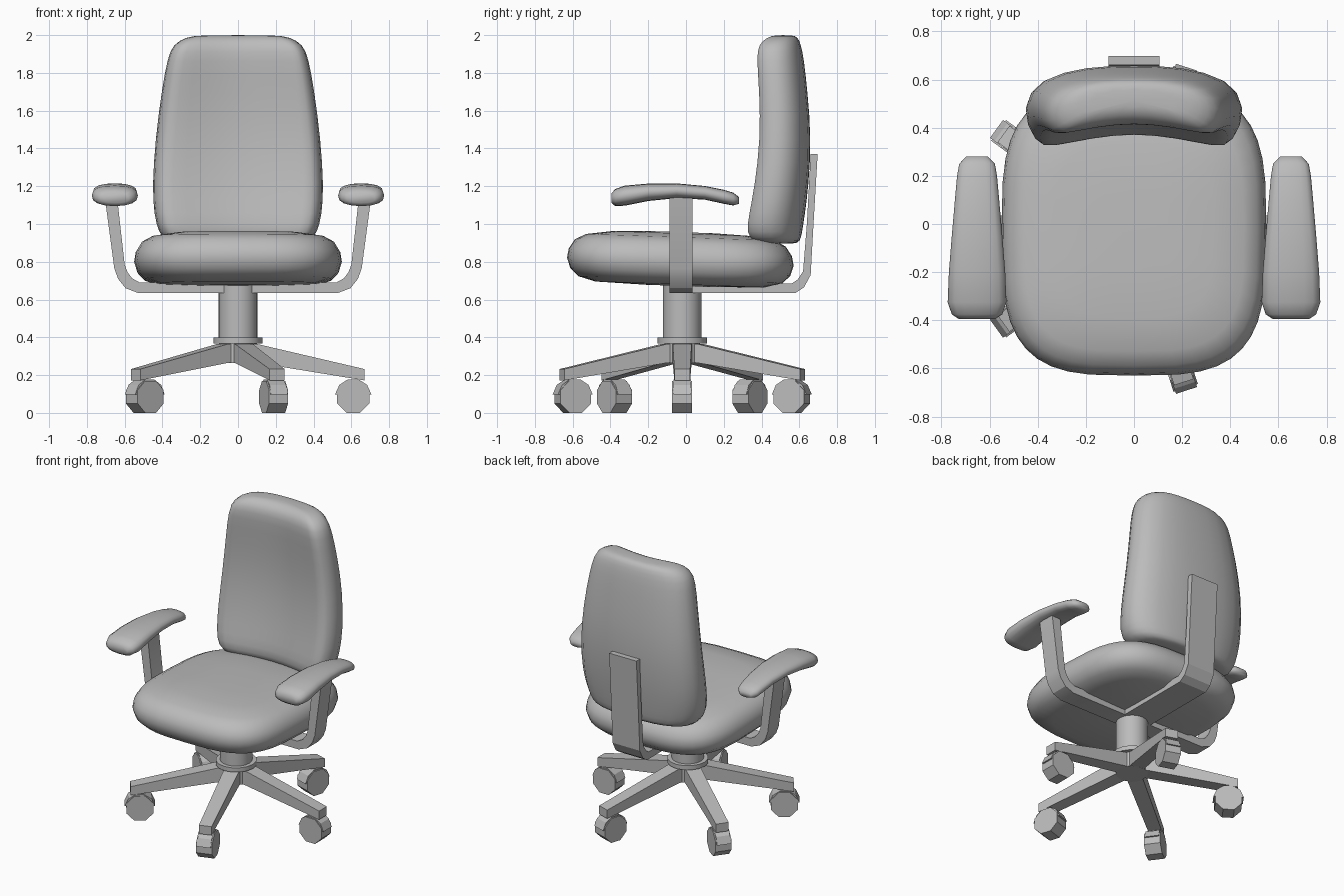
import bpy, bmesh, math
from math import cos, sin, pi, radians
from mathutils import Matrix, Vector

cube = bpy.data.objects.get("Cube")
if cube:
    bpy.data.objects.remove(cube, do_unlink=True)

grey = bpy.data.materials.new("plain_grey")
grey.use_nodes = True
GREY = (0.5, 0.5, 0.5, 1)
grey.diffuse_color = GREY
grey.node_tree.nodes["Principled BSDF"].inputs["Base Color"].default_value = GREY


def loft(name, rings, smooth=None, matrix=Matrix()):
    """Skin closed rings of points, cap both ends; smooth = sharp-edge angle in degrees."""
    bm = bmesh.new()
    loops = [[bm.verts.new(matrix @ Vector(p)) for p in ring] for ring in rings]
    n = len(loops[0])
    for a, b in zip(loops, loops[1:]):
        for i in range(n):
            j = (i + 1) % n
            bm.faces.new((a[i], a[j], b[j], b[i]))
    bm.faces.new(loops[0])
    bm.faces.new(loops[-1])
    bmesh.ops.recalc_face_normals(bm, faces=bm.faces)
    mesh = bpy.data.meshes.new(name)
    bm.to_mesh(mesh)
    bm.free()
    mesh.materials.append(grey)
    if smooth:
        mesh.shade_smooth()
        mesh.set_sharp_from_angle(angle=radians(smooth))
    obj = bpy.data.objects.new(name, mesh)
    bpy.context.collection.objects.link(obj)
    return obj


def spow(v, e):
    return math.copysign(abs(v) ** e, v)


def circle(r, z, n):
    return [(r * cos(2 * pi * i / n), r * sin(2 * pi * i / n), z) for i in range(n)]


BASE_Y = -0.02

# Seat cushion: rounded-square rings, tilted slightly backwards
SEAT = [(0.3, 0.672), (0.75, 0.68), (0.9, 0.705), (0.97, 0.745), (1, 0.8),
        (0.985, 0.85), (0.93, 0.9), (0.83, 0.93), (0.6, 0.95), (0.3, 0.957)]
rings = []
for s, z in SEAT:
    ring = []
    for i in range(40):
        t = 2 * pi * i / 40
        x = 0.55 * s * spow(cos(t), 2 / 3.4)
        y = 0.6 * s * spow(sin(t), 2 / 3.4)
        ring.append((x, y - 0.03, z - 0.035 * y))
    rings.append(ring)
loft("seat_cushion", rings, 180)

# Backrest: winged cross-section (x share, depth share), lofted upwards
HALF = [(0.42, 0.1), (0.8, -0.03), (0.92, 0), (1.03, 0.42), (0.88, 0.82), (0.45, 1)]
SECTION = [(0, 0.17)] + HALF + [(0, 1.02)] + [(-u, v) for u, v in reversed(HALF)]
BACK = [  # height, half width, front y, rear y
    (0.895, 0.3, 0.42, 0.57), (0.905, 0.38, 0.36, 0.6), (0.95, 0.425, 0.32, 0.61),
    (1.05, 0.45, 0.335, 0.625), (1.2, 0.46, 0.365, 0.645), (1.45, 0.443, 0.395, 0.66),
    (1.7, 0.41, 0.39, 0.64), (1.88, 0.378, 0.375, 0.62), (1.95, 0.348, 0.385, 0.605),
    (1.99, 0.28, 0.43, 0.59), (2.0, 0.2, 0.48, 0.56)]
back = loft("backrest", [[(u * w, f + v * (r - f), z) for u, v in SECTION]
                         for z, w, f, r in BACK], 180)
back.modifiers.new("soften", 'SUBSURF').levels = 1
back.modifiers["soften"].render_levels = 1

# Armrest pads and bent supports, mirrored left and right
PAD = [  # y, half width, mid height, half thickness
    (-0.395, 0.075, 1.137, 0.025), (-0.375, 0.105, 1.14, 0.045), (-0.325, 0.122, 1.15, 0.053),
    (-0.2, 0.117, 1.168, 0.046), (-0.05, 0.105, 1.176, 0.039), (0.1, 0.092, 1.165, 0.036),
    (0.2, 0.083, 1.144, 0.037), (0.25, 0.074, 1.132, 0.034), (0.28, 0.045, 1.125, 0.018)]
ARM = [  # outer x, z and inner x, z
    (0, 0.635, 0, 0.69), (0.53, 0.635, 0.52, 0.69), (0.595, 0.66, 0.56, 0.712),
    (0.635, 0.71, 0.585, 0.745), (0.655, 0.765, 0.6, 0.785), (0.705, 1.14, 0.64, 1.14)]
for side, s in (("left", 1), ("right", -1)):
    loft(side + "_arm_pad",
         [[(s * (0.652 + w * spow(cos(k * pi / 8), 0.8)), y, z + h * spow(sin(k * pi / 8), 0.8))
           for k in range(16)] for y, w, z, h in PAD], 180)
    loft(side + "_arm_support",
         [[(s * xo, -0.088, zo), (s * xo, 0.035, zo), (s * xi, 0.035, zi), (s * xi, -0.088, zi)]
          for xo, zo, xi, zi in ARM], 25)

# Bent bar carrying the backrest
BAR = [  # outer y, z and inner y, z
    (-0.085, 0.635, -0.085, 0.685), (0.58, 0.635, 0.56, 0.685), (0.625, 0.665, 0.59, 0.705),
    (0.66, 0.73, 0.62, 0.75), (0.675, 1.0, 0.64, 1.0), (0.697, 1.37, 0.66, 1.37)]
loft("back_support",
     [[(-0.105, yo, zo), (0.105, yo, zo), (0.105, yi, zi), (-0.105, yi, zi)]
      for yo, zo, yi, zi in BAR], 25)

# Central column, collar and hub
at_base = Matrix.Translation((0, BASE_Y, 0))
for name, r, z0, z1, n in (("column", 0.102, 0.38, 0.68, 20),
                           ("collar", 0.13, 0.368, 0.398, 16),
                           ("hub", 0.1, 0.265, 0.37, 10)):
    loft(name, [circle(r, z0, n), circle(r, z1, n)], 40, at_base)


# Five tapered legs, each with a hooded caster
def prism_y(points, half):
    return [[(x, s * half, z) for x, z in points] for s in (-1, 1)]


def arc(r, start, end, n):
    return [(0.61 + r * cos(radians(start + (end - start) * i / n)),
             0.085 + r * sin(radians(start + (end - start) * i / n))) for i in range(n)]


WHEEL = arc(0.092, 22.5, 382.5, 8)
HOOD = arc(0.097, 8, 205, 6)
for i in range(5):
    m = at_base @ Matrix.Rotation(i * 2 * pi / 5, 4, 'Z')
    loft(f"leg_{i + 1}",
         [[(x, -w, z0), (x, w, z0), (x, w, z1), (x, -w, z1)]
          for x, w, z0, z1 in ((0.04, 0.052, 0.268, 0.368), (0.1, 0.05, 0.265, 0.365),
                               (0.67, 0.042, 0.172, 0.232))], None, m)
    loft(f"caster_wheel_{i + 1}", prism_y(WHEEL, 0.053), None, m)
    loft(f"caster_hood_{i + 1}", prism_y(HOOD, 0.046), None, m)
